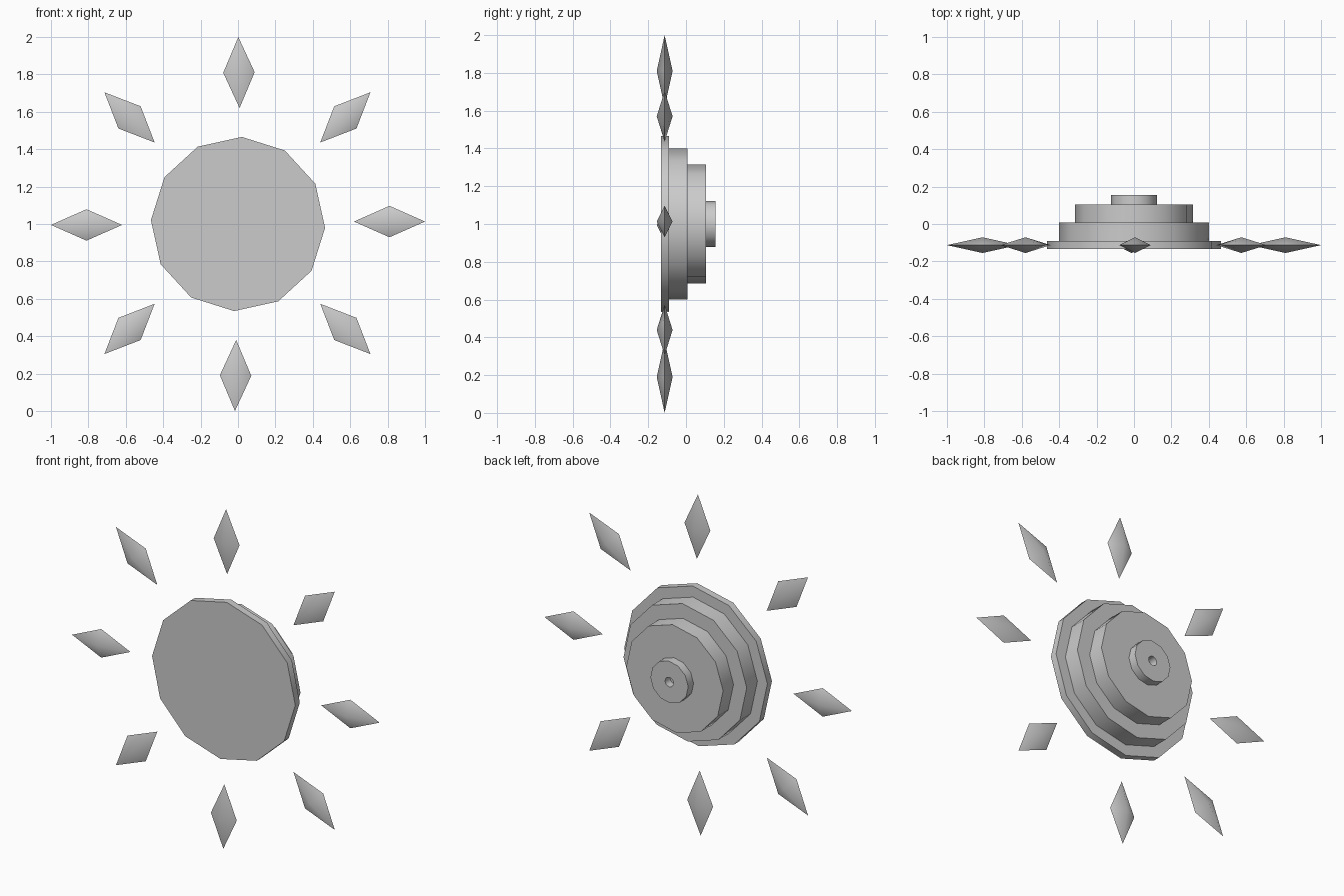
import bpy, bmesh
from math import sin, cos, radians

if "Cube" in bpy.data.objects:
    bpy.data.objects.remove(bpy.data.objects["Cube"])

CZ = 1.0      # height of the hub centre
SIDES = 12


def finish(bm, name, angle):
    bmesh.ops.recalc_face_normals(bm, faces=bm.faces)
    me = bpy.data.meshes.new(name)
    bm.to_mesh(me)
    bm.free()
    ob = bpy.data.objects.new(name, me)
    bpy.context.collection.objects.link(ob)
    bpy.ops.object.select_all(action='DESELECT')
    ob.select_set(True)
    bpy.context.view_layer.objects.active = ob
    bpy.ops.object.shade_smooth_by_angle(angle=radians(angle))
    return ob


def turned(name, profile, offset=-2.5):
    """Turn (radius, y) points around the y axis and cap both ends."""
    bm = bmesh.new()
    rings = []
    for r, y in profile:
        angles = [radians(offset + 360 * i / SIDES) for i in range(SIDES)]
        rings.append([bm.verts.new((r * cos(a), y, CZ + r * sin(a))) for a in angles])
    for a, b in zip(rings, rings[1:]):
        for i in range(SIDES):
            j = (i + 1) % SIDES
            bm.faces.new((a[i], a[j], b[j], b[i]))
    bm.faces.new(rings[0])
    bm.faces.new(rings[-1])
    return finish(bm, name, 35)


def ray(name, x, z, angle, half_len=0.19, half_wid=0.084, half_dep=0.042, y=-0.113):
    """Flattened diamond pointing along the given angle in the xz plane."""
    c, s = cos(radians(angle)), sin(radians(angle))
    bm = bmesh.new()

    def vert(u, v, d):
        return bm.verts.new((x + u * c - v * s, y + d, z + u * s + v * c))
    tips = [vert(half_len, 0, 0), vert(-half_len, 0, 0)]
    belt = [vert(0, half_wid, 0), vert(0, 0, half_dep),
            vert(0, -half_wid, 0), vert(0, 0, -half_dep)]
    for tip in tips:
        for i in range(4):
            bm.faces.new((tip, belt[i], belt[(i + 1) % 4]))
    return finish(bm, name, 60)


# Stepped round body, widest disc at the front
turned("front_disc", [(0.466, -0.133), (0.466, -0.091)])
turned("large_step", [(0.401, -0.091), (0.401, 0.008)])
turned("middle_step", [(0.315, 0.008), (0.315, 0.105)])

# Rear boss with a small blind hole
turned("rear_boss", [(0.123, 0.105), (0.123, 0.155), (0.028, 0.155), (0.028, 0.108)])

# Eight separate diamond rays around the body
rays = [(0.81, 1.013, 0), (0.574, 1.57, 45), (0.005, 1.81, 91), (-0.58, 1.57, 135),
        (-0.81, 0.995, 180), (-0.58, 0.439, 225), (-0.013, 0.19, 269), (0.574, 0.439, 315)]
for n, (x, z, a) in enumerate(rays):
    ray(f"ray_{n + 1}", x, z, a)
